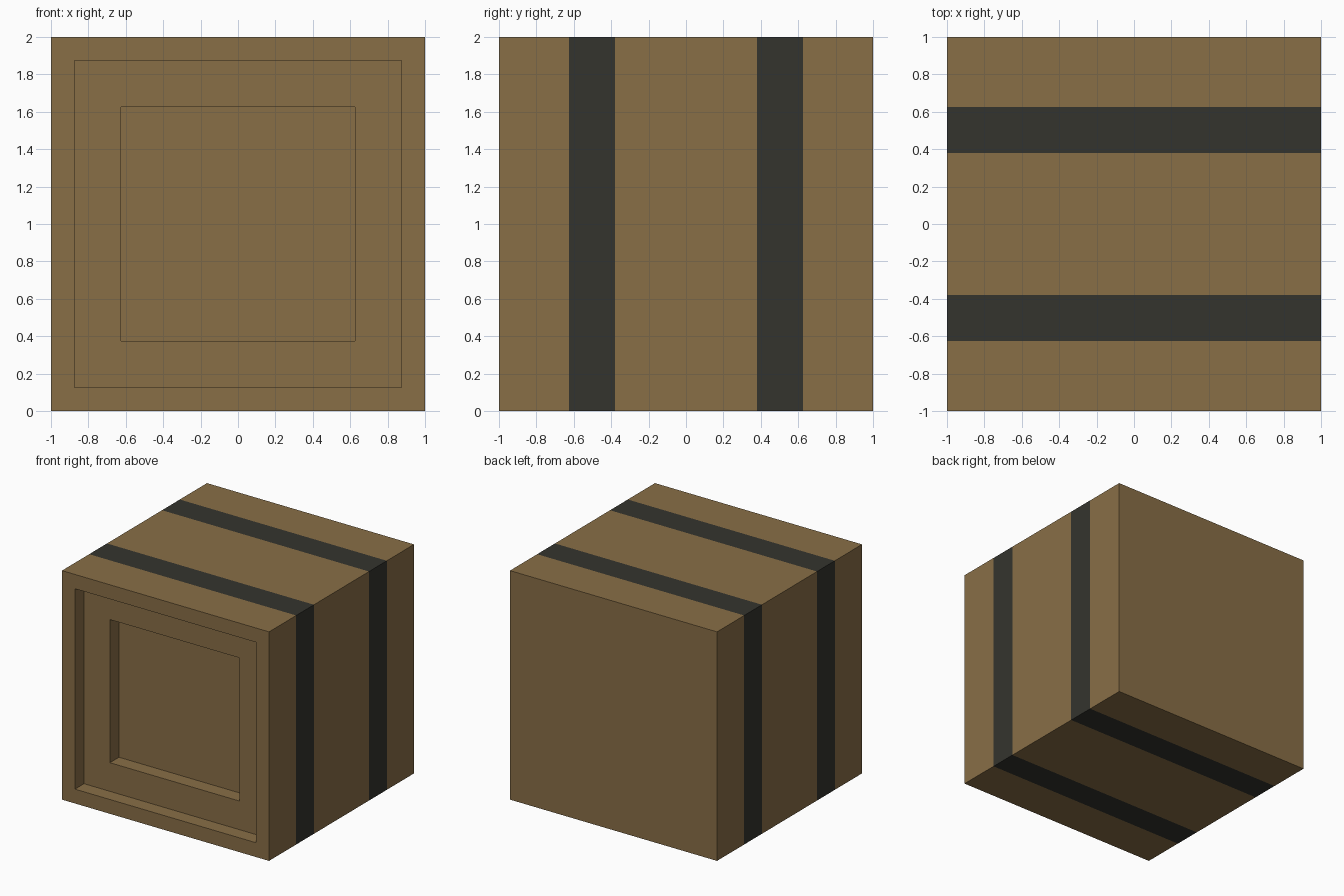
import bpy
import bmesh
from mathutils import Vector, Matrix

if "Cube" in bpy.data.objects:
    bpy.data.objects.remove(bpy.data.objects["Cube"])


def flat_material(name, rgb):
    mat = bpy.data.materials.new(name)
    mat.diffuse_color = (*rgb, 1.0)
    mat.use_nodes = True
    mat.node_tree.nodes["Principled BSDF"].inputs["Base Color"].default_value = mat.diffuse_color
    return mat


# Solid block standing on the ground
bm = bmesh.new()
bmesh.ops.create_cube(bm, size=2.0, matrix=Matrix.Translation((0, 0, 1)))

# Cut the edges of the two bands that wrap around the block
BAND_IN, BAND_OUT = 0.38, 0.625
for y in (-BAND_OUT, -BAND_IN, BAND_IN, BAND_OUT):
    bmesh.ops.bisect_plane(bm, geom=bm.verts[:] + bm.edges[:] + bm.faces[:],
                           plane_co=(0, y, 0), plane_no=(0, 1, 0))

# Two stepped square recesses in the front
front = min(bm.faces, key=lambda f: f.calc_center_median().y)
for border in (0.125, 0.25):
    bmesh.ops.inset_individual(bm, faces=[front], thickness=border,
                               use_even_offset=True)
    front = bmesh.ops.extrude_discrete_faces(bm, faces=[front])["faces"][0]
    bmesh.ops.translate(bm, verts=front.verts[:], vec=Vector((0, 0.125, 0)))

# Dark colour on the band faces
for face in bm.faces:
    depth = abs(face.calc_center_median().y)
    is_side = abs(face.normal.y) < 0.5
    face.material_index = int(is_side and BAND_IN < depth < BAND_OUT)

mesh = bpy.data.meshes.new("banded_block")
bm.to_mesh(mesh)
bm.free()
mesh.materials.append(flat_material("tan_brown", (0.25, 0.158, 0.062)))
mesh.materials.append(flat_material("charcoal", (0.034, 0.034, 0.027)))
block = bpy.data.objects.new("banded_block", mesh)
bpy.context.collection.objects.link(block)
